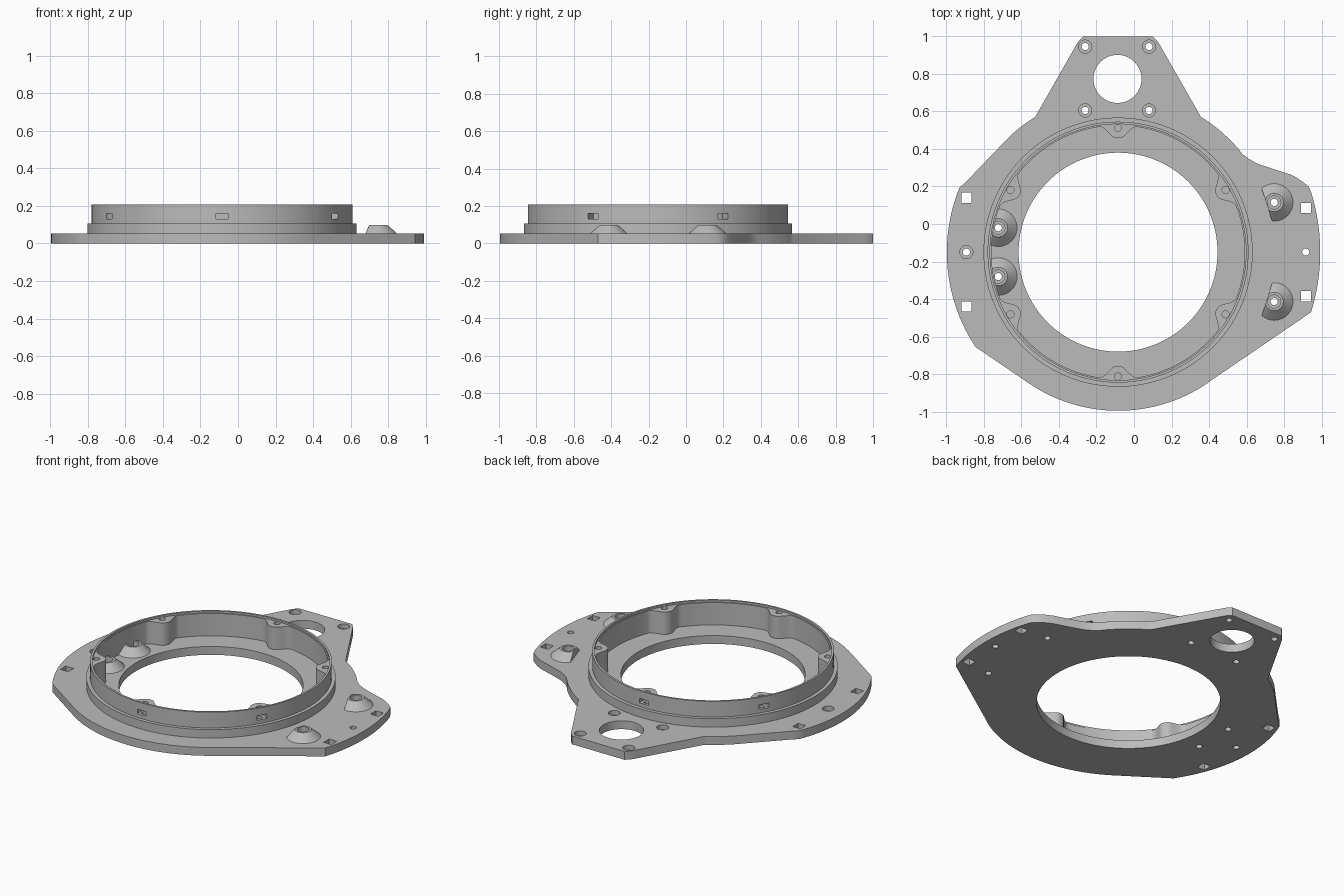
import bpy, bmesh
from math import sin, cos, pi, radians, hypot
from mathutils import Matrix, Vector

if "Cube" in bpy.data.objects:
    bpy.data.objects.remove(bpy.data.objects["Cube"])

CX, CY = -0.085, -0.15            # centre of the ring
PLATE, STEP, LUG, RIM = 0.053, 0.107, 0.195, 0.207   # top heights

grey = bpy.data.materials.new("plain_grey")
grey.use_nodes = True
grey.diffuse_color = (0.5, 0.5, 0.5, 1)
grey.node_tree.nodes["Principled BSDF"].inputs["Base Color"].default_value = (0.5, 0.5, 0.5, 1)


def finish(name, bm):
    bmesh.ops.recalc_face_normals(bm, faces=bm.faces)
    me = bpy.data.meshes.new(name)
    bm.to_mesh(me)
    bm.free()
    me.materials.append(grey)
    ob = bpy.data.objects.new(name, me)
    bpy.context.collection.objects.link(ob)
    return ob


def arc(r, a0, a1, n=24, x=CX, y=CY):
    angles = [radians(a0 + (a1 - a0) * i / n) for i in range(n + 1)]
    return [(x + r * cos(a), y + r * sin(a)) for a in angles]


def circle(x, y, r, n=32):
    return arc(r, 0, 360, n, x, y)[:-1]


def square(x, y, h):
    return [(x - h, y - h), (x + h, y - h), (x + h, y + h), (x - h, y + h)]


def slab(name, loops, z0, z1):
    """Extrude an outline with holes between two heights."""
    cu = bpy.data.curves.new(name, "CURVE")
    cu.dimensions, cu.fill_mode = "2D", "BOTH"
    cu.extrude = (z1 - z0) / 2
    for pts in loops:
        sp = cu.splines.new("POLY")
        sp.points.add(len(pts) - 1)
        for p, (x, y) in zip(sp.points, pts):
            p.co = (x, y, 0, 1)
        sp.use_cyclic_u = True
    tmp = bpy.data.objects.new(name + "_outline", cu)
    me = tmp.to_mesh()
    bm = bmesh.new()
    bm.from_mesh(me)
    tmp.to_mesh_clear()
    bpy.data.objects.remove(tmp)
    bpy.data.curves.remove(cu)
    bmesh.ops.remove_doubles(bm, verts=bm.verts, dist=1e-5)
    bmesh.ops.translate(bm, verts=bm.verts, vec=(0, 0, (z0 + z1) / 2))
    return finish(name, bm)


def cut(ob, cutter):
    mod = ob.modifiers.new("cut", "BOOLEAN")
    mod.operation, mod.solver, mod.object = "DIFFERENCE", "EXACT", cutter
    cutter.hide_render = True
    cutter.hide_set(True)


# Base plate with its outline and through holes
outline = (arc(1.077, -17.3, 17.2)
           + [(0.93, 0.2), (0.905, 0.22), (0.87, 0.245), (0.83, 0.265), (0.76, 0.287),
              (0.69, 0.31), (0.65, 0.325), (0.615, 0.345), (0.58, 0.37)]
           + arc(0.845, 41, 58.5, 10)
           + [(0.14, 0.95), (0.125, 0.975), (0.1, 1), (-0.27, 1), (-0.295, 0.975), (-0.31, 0.95)]
           + arc(0.845, 121.5, 133, 8) + [(-0.89, 0.23)]
           + arc(0.912, 158, 213.6) + arc(0.845, 235.6, 307, 40))
sunk = [(x, y) for x in (-0.26, 0.08) for y in (0.605, 0.945)] + [(-0.893, CY)]
bosses = [(-0.723, -0.02), (-0.723, -0.28), (0.747, 0.115), (0.747, -0.413)]
holes = [circle(CX, CY, 0.53, 128), circle(-0.088, 0.773, 0.128, 64)]
holes += [circle(x, y, 0.019) for x, y in sunk + bosses + [(0.915, CY)]]
holes += [square(x, CY + s * d, 0.027)
          for x, d in ((-0.893, 0.29), (0.917, 0.235)) for s in (-1, 1)]
plate = slab("base_plate", [outline] + holes, 0, PLATE)

# Counterbores around the screw holes
bm = bmesh.new()
for x, y in sunk:
    bmesh.ops.create_cone(bm, cap_ends=True, segments=32, radius1=0.035, radius2=0.035,
                          depth=0.06, matrix=Matrix.Translation((x, y, PLATE)))
cut(plate, finish("counterbore_cutter", bm))

# Ring: low step, tall thin rim, inner wall with six screw lugs
slab("ring_step", [circle(CX, CY, 0.717, 160), circle(CX, CY, 0.689, 160)], PLATE, STEP)
rim = slab("ring_rim", [circle(CX, CY, 0.695, 160), circle(CX, CY, 0.682, 160)], PLATE, RIM)

inner = []
for i in range(360):
    off = radians((i % 60) - 30) * 0.675        # distance along the wall from the lug
    u = min(1, max(0, (0.1 - abs(off)) / 0.088))
    inner += arc(0.675 - 0.068 * u * u * (3 - 2 * u), i, i, 1)[:1]
lug_angles = [radians(30 + 60 * k) for k in range(6)]
lug_holes = [circle(CX + 0.662 * cos(a), CY + 0.662 * sin(a), 0.019, 24) for a in lug_angles]
lugs = slab("ring_lugs", [circle(CX, CY, 0.688, 160), inner] + lug_holes, PLATE, LUG)

# Nut slots through the wall at each lug
bm = bmesh.new()
for a in lug_angles:
    place = (Matrix.Translation((CX, CY, 0.145)) @ Matrix.Rotation(a, 4, "Z")
             @ Matrix.Translation((0.675, 0, 0)) @ Matrix.Diagonal((0.08, 0.062, 0.028, 1)))
    bmesh.ops.create_cube(bm, size=1, matrix=place)
slots = finish("slot_cutter", bm)
cut(rim, slots)
cut(lugs, slots)

# Conical bosses, each trimmed on the side facing the ring wall
profile = [(0.019, 0), (0.1, 0), (0.049, 0.045), (0.035, 0.045), (0.035, 0.012), (0.019, 0.012)]
for n, (x, y) in enumerate(bosses):
    bm = bmesh.new()
    seg = 48
    rows = [[bm.verts.new((r * cos(2 * pi * i / seg), r * sin(2 * pi * i / seg), z))
             for r, z in profile] for i in range(seg)]
    for i in range(seg):
        p, q = rows[i], rows[(i + 1) % seg]
        for j in range(len(profile)):
            k = (j + 1) % len(profile)
            bm.faces.new((p[j], q[j], q[k], p[k]))
    out = Vector((x - CX, y - CY, 0)).normalized()
    dist = hypot(x - CX, y - CY)
    side, edge = (1, 0.688) if x < 0 else (-1, 0.832)
    got = bmesh.ops.bisect_plane(bm, geom=bm.verts[:] + bm.edges[:] + bm.faces[:],
                                 plane_co=out * (edge - dist), plane_no=out * side,
                                 clear_outer=True)
    rim_edges = [e for e in got["geom_cut"] if isinstance(e, bmesh.types.BMEdge)]
    bmesh.ops.contextual_create(bm, geom=rim_edges)
    bmesh.ops.translate(bm, verts=bm.verts, vec=(x, y, PLATE))
    finish(f"boss_{n + 1}", bm)

# Smooth the round walls and keep the edges sharp
bpy.ops.object.select_all(action="DESELECT")
for ob in bpy.context.collection.objects:
    if ob.type == "MESH" and not ob.hide_render:
        ob.select_set(True)
        bpy.context.view_layer.objects.active = ob
bpy.ops.object.shade_smooth_by_angle(angle=radians(30))
